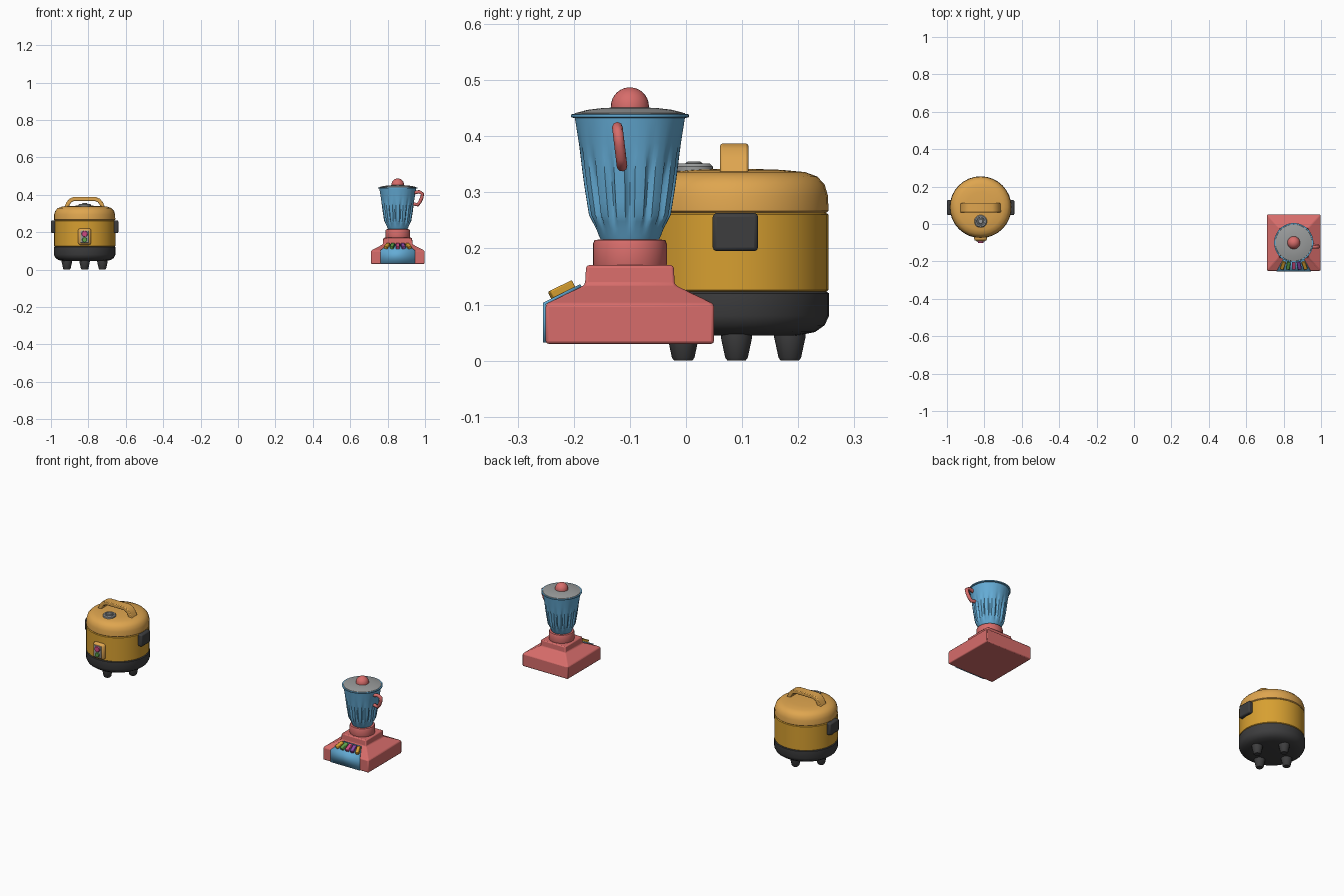
import bpy, bmesh, math
from mathutils import Vector, Matrix

if "Cube" in bpy.data.objects:
    bpy.data.objects.remove(bpy.data.objects["Cube"])


def material(name, r, g, b):
    col = [(c / 255) ** 2.2 for c in (r, g, b)] + [1]
    m = bpy.data.materials.new(name)
    m.use_nodes = True
    m.diffuse_color = col
    m.node_tree.nodes["Principled BSDF"].inputs["Base Color"].default_value = col
    return m


RED = material("coral red", 214, 108, 106)
BLUE = material("jar blue", 100, 170, 212)
GOLD = material("body gold", 214, 158, 52)
ORANGE = material("lid orange", 222, 164, 80)
DARK = material("charcoal", 64, 64, 65)
GREY = material("metal grey", 152, 154, 154)
GREEN = material("button green", 95, 160, 75)
PURPLE = material("button purple", 140, 75, 165)
PINK = material("button pink", 205, 75, 130)


def finish(name, bm, mat, loc=(0, 0, 0), bevel=0, rot=None):
    bmesh.ops.recalc_face_normals(bm, faces=bm.faces)
    me = bpy.data.meshes.new(name)
    bm.to_mesh(me)
    bm.free()
    me.materials.append(mat)
    ob = bpy.data.objects.new(name, me)
    bpy.context.collection.objects.link(ob)
    ob.location = loc
    if rot:
        ob.rotation_euler = rot
    if bevel:
        mod = ob.modifiers.new("Bevel", "BEVEL")
        mod.width, mod.segments = bevel, 2
        mod.limit_method = "ANGLE"
    bpy.context.view_layer.objects.active = ob
    ob.select_set(True)
    bpy.ops.object.shade_smooth_by_angle(angle=math.radians(35))
    ob.select_set(False)
    return ob


def loft(name, rings, mat, loc=(0, 0, 0), bevel=0):
    """Joins closed rings of points and caps both ends."""
    bm = bmesh.new()
    rows = [[bm.verts.new(p) for p in ring] for ring in rings]
    n = len(rows[0])
    for a, b in zip(rows, rows[1:]):
        for i in range(n):
            bm.faces.new((a[i], a[(i + 1) % n], b[(i + 1) % n], b[i]))
    bm.faces.new(rows[0])
    bm.faces.new(rows[-1])
    return finish(name, bm, mat, loc, bevel)


def lathe(name, profile, mat, loc, n=32, shape=lambda a, z: 1):
    angles = [2 * math.pi * i / n for i in range(n)]
    rings = [[(r * shape(a, z) * math.cos(a), r * shape(a, z) * math.sin(a), z)
              for a in angles] for r, z in profile]
    return loft(name, rings, mat, loc)


def box(name, size, loc, mat, bevel=0.0, rot=None):
    bm = bmesh.new()
    bmesh.ops.create_cube(bm, size=1)
    bmesh.ops.scale(bm, vec=size, verts=bm.verts)
    return finish(name, bm, mat, loc, bevel, rot)


def disc(name, radius, depth, loc, mat):
    """Round button facing the front."""
    bm = bmesh.new()
    bmesh.ops.create_cone(bm, cap_ends=True, segments=16, radius1=radius,
                          radius2=radius * 0.85, depth=depth,
                          matrix=Matrix.Rotation(math.pi / 2, 4, "X"))
    return finish(name, bm, mat, loc)


# --- Rice cooker ---
CX, CY = -0.82, 0.09
C = (CX, CY, 0)
lathe("cooker_base", [(0.11, 0.045), (0.14, 0.051), (0.157, 0.063), (0.165, 0.08),
                      (0.165, 0.12), (0.16, 0.123)], DARK, C)
lathe("cooker_body", [(0.158, 0.121), (0.164, 0.126), (0.164, 0.26), (0.158, 0.265)], GOLD, C)
lathe("cooker_lid", [(0.158, 0.262), (0.164, 0.267), (0.163, 0.294), (0.157, 0.314),
                     (0.144, 0.328), (0.122, 0.336), (0.08, 0.34), (0.02, 0.342)], ORANGE, C)

# Feet sit on the two axes
for name, dx, dy in (("front", 0, -1), ("back", 0, 1), ("left", 1, 0), ("right", -1, 0)):
    lathe(name + "_foot", [(0.016, 0), (0.02, 0.005), (0.028, 0.042), (0.028, 0.055)],
          DARK, (CX + 0.095 * dx, CY + 0.095 * dy, 0), 12)

# Side lugs
for name, s in (("left", 1), ("right", -1)):
    box(name + "_side_lug", (0.034, 0.081, 0.068), (CX + s * 0.163, 0.088, 0.229), DARK, 0.007)

# Arched carrying handle
half = [(0.11, 0.332), (0.097, 0.36), (0.082, 0.378), (0.062, 0.387)]
inner = [(0.055, 0.367), (0.07, 0.36), (0.08, 0.347), (0.085, 0.332)]
outline = half[::-1] + inner[::-1]
outline = half + [(-x, z) for x, z in half[::-1]] + [(-x, z) for x, z in inner[::-1]] + inner
loft("cooker_handle", [[(x, y, z) for x, z in outline] for y in (-0.025, 0.025)],
     ORANGE, (CX, 0.086, 0), 0.004)

# Steam vent
V = (CX, 0.014, 0)
lathe("steam_vent", [(0.034, 0.332), (0.034, 0.346), (0.029, 0.351), (0.022, 0.351),
                     (0.02, 0.347)], GREY, V, 24)
lathe("vent_cap", [(0.015, 0.345), (0.015, 0.352), (0.011, 0.355)], GREY, V, 20)

# Control panel
box("control_panel", (0.07, 0.035, 0.088), (CX, -0.073, 0.176), ORANGE, 0.012)
box("panel_plate", (0.046, 0.006, 0.066), (CX, -0.091, 0.176), GREY, 0.002)
disc("cook_button", 0.017, 0.01, (CX, -0.096, 0.191), PINK)
disc("warm_button", 0.014, 0.01, (CX, -0.096, 0.159), GREEN)

# --- Countertop blender ---
BX, BY = 0.854, -0.1
B = (BX, BY, 0)


def square(hx, hy, z):
    return [(-hx, -hy, z), (hx, -hy, z), (hx, hy, z), (-hx, hy, z)]


loft("blender_base", [square(0.143, 0.15, 0.03), square(0.143, 0.15, 0.101),
                      square(0.079, 0.08, 0.135), square(0.077, 0.078, 0.17)], RED, B, 0.005)
lathe("blender_neck", [(0.064, 0.165), (0.066, 0.172), (0.066, 0.208), (0.063, 0.215),
                       (0.05, 0.216)], RED, B)

# Fluted jar
FLUTES = 14


def flute(a, z):
    t = (z - 0.235) / 0.15
    if not 0 < t < 1:
        return 1
    depth = 0.11 * min(1, t * 6, (1 - t) * 2)
    return 1 - depth * max(0, math.cos(FLUTES * a)) ** 0.7


lathe("jar", [(0.05, 0.212), (0.055, 0.222), (0.06, 0.235), (0.067, 0.248), (0.073, 0.26),
              (0.077, 0.285), (0.081, 0.31), (0.085, 0.34), (0.088, 0.365), (0.091, 0.388),
              (0.098, 0.432), (0.105, 0.434), (0.105, 0.439), (0.09, 0.44)],
      BLUE, B, FLUTES * 8, flute)
lathe("jar_lid", [(0.1, 0.437), (0.098, 0.441), (0.075, 0.447), (0.05, 0.45), (0.03, 0.451)],
      GREY, B)
knob = [(0.034 * math.cos(t), 0.453 + 0.034 * math.sin(t))
        for t in [math.radians(d) for d in range(0, 90, 12)]]
lathe("lid_knob", [(0.034, 0.446)] + knob, RED, B, 24)

# Curved jar handle
curve = bpy.data.curves.new("jar_handle", "CURVE")
curve.dimensions = "3D"
curve.bevel_depth, curve.bevel_resolution = 0.0095, 2
curve.use_fill_caps = True
path = [(0.085, 0.41), (0.115, 0.416), (0.132, 0.405), (0.129, 0.385),
        (0.119, 0.362), (0.107, 0.346), (0.08, 0.352)]
spline = curve.splines.new("POLY")
spline.points.add(len(path) - 1)
for p, (x, z) in zip(spline.points, path):
    p.co = (BX + x, -0.118 - (z - 0.38) * 0.12, z, 1)
curve.materials.append(RED)
spline.use_smooth = True
bpy.context.collection.objects.link(bpy.data.objects.new("jar_handle", curve))

# Panel wrapping the front and the slope
strip = [(0.091, -0.152, 0.032), (0.091, -0.152, 0.102), (0.055, -0.087, 0.1335)]
bm = bmesh.new()
rows = [[bm.verts.new((s * x, y, z)) for s in (-1, 1)] for x, y, z in strip]
for a, b in zip(rows, rows[1:]):
    bm.faces.new((a[0], a[1], b[1], b[0]))
panel = finish("front_panel", bm, BLUE, B)
solid = panel.modifiers.new("Solidify", "SOLIDIFY")
solid.thickness, solid.offset = 0.006, 0

# Fan of speed buttons on the slope
pitch = math.atan2(0.034, 0.07)
for i, mat in enumerate((GOLD, GREEN, PINK, PURPLE, GOLD)):
    k = i - 2
    ob = box("speed_button_%d" % (i + 1), (0.02, 0.046, 0.018),
             (BX + k * 0.029, -0.221, 0.125), mat, 0.003)
    ob.rotation_euler = (Matrix.Rotation(pitch, 3, "X")
                         @ Matrix.Rotation(k * 0.16, 3, "Z")).to_euler()
